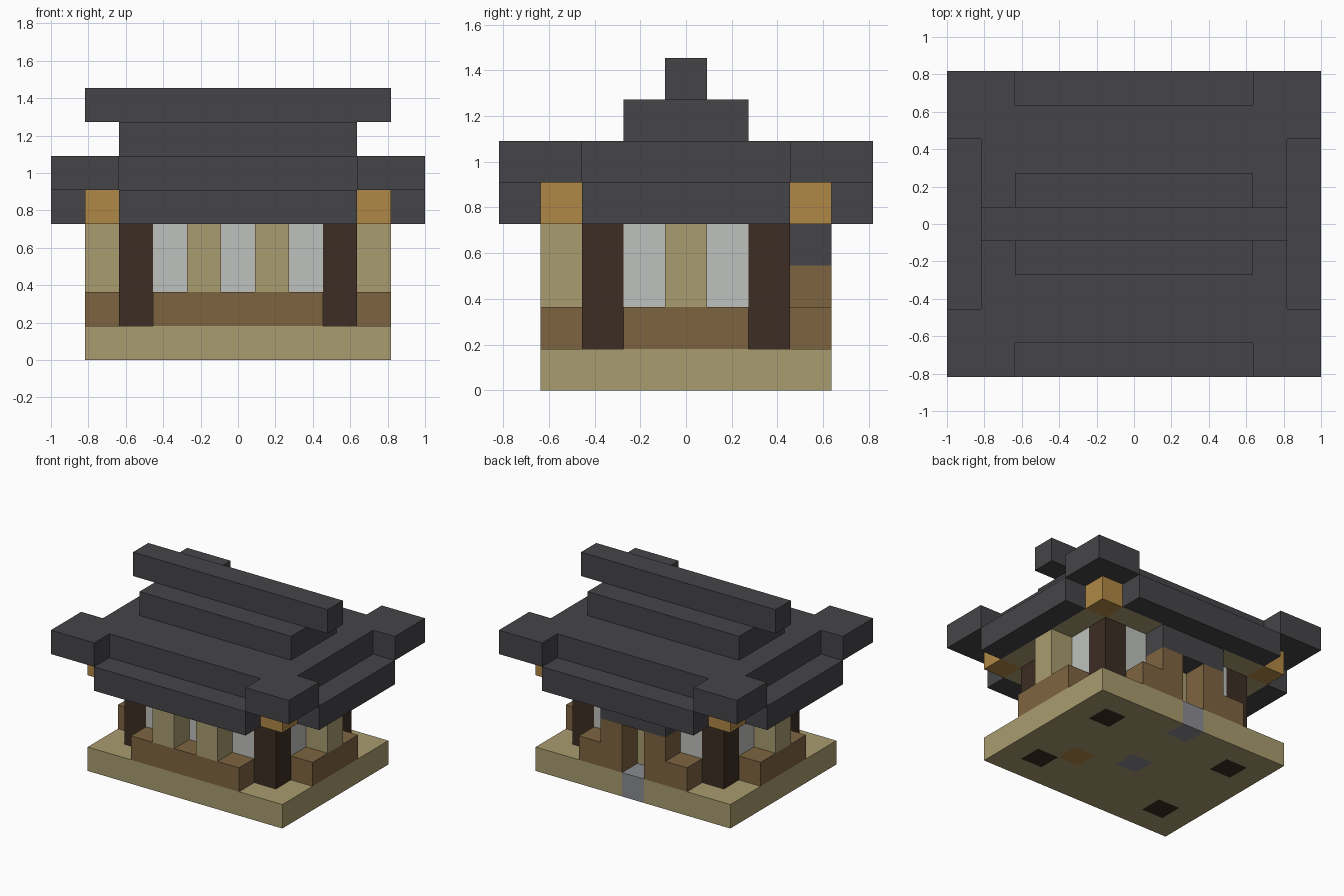
import bpy
import bmesh
from mathutils import Matrix, Vector

CELL = 2 / 11  # edge length of one building block

default = bpy.data.objects.get("Cube")
if default:
    bpy.data.objects.remove(default, do_unlink=True)


def srgb_to_linear(value):
    value /= 255
    return value / 12.92 if value <= 0.04045 else ((value + 0.055) / 1.055) ** 2.4


def make_material(name, red, green, blue):
    colour = [srgb_to_linear(v) for v in (red, green, blue)] + [1.0]
    material = bpy.data.materials.new(name)
    material.use_nodes = True
    material.diffuse_color = colour
    shader = material.node_tree.nodes["Principled BSDF"]
    shader.inputs["Base Color"].default_value = colour
    shader.inputs["Roughness"].default_value = 0.9
    return material


sand = make_material("sand", 169, 156, 111)
brown = make_material("brown wood", 126, 100, 64)
dark = make_material("dark wood", 60, 45, 36)
slate = make_material("slate", 69, 69, 73)
pane = make_material("pale pane", 190, 193, 188)
orange = make_material("orange wood", 176, 136, 70)
stone = make_material("grey stone", 139, 140, 145)


def add_box(bm, xs, ys, zs):
    """Add a box filling the inclusive cell ranges; z cells count from the ground."""
    size = Vector([r[1] - r[0] + 1 for r in (xs, ys, zs)]) * CELL
    centre = Vector((sum(xs) / 2, sum(ys) / 2, (sum(zs) + 1) / 2)) * CELL
    bmesh.ops.create_cube(bm, size=1, matrix=Matrix.LocRotScale(centre, None, size))


def finish(bm, name, *materials):
    mesh = bpy.data.meshes.new(name)
    bm.to_mesh(mesh)
    bm.free()
    for material in materials:
        mesh.materials.append(material)
    obj = bpy.data.objects.new(name, mesh)
    bpy.context.collection.objects.link(obj)


def part(name, material, xs, ys, zs, mirror=""):
    """Build a box part, repeated across the axes named in mirror."""
    bm = bmesh.new()
    for sx in (1, -1) if "x" in mirror else (1,):
        for sy in (1, -1) if "y" in mirror else (1,):
            add_box(bm, sorted(sx * v for v in xs), sorted(sy * v for v in ys), zs)
    finish(bm, name, material)


# Base slab, cut into cells so that inlaid blocks can take their own colour
bm = bmesh.new()
add_box(bm, (-4, 4), (-3, 3), (0, 0))
for axis, reach in ((0, 4), (1, 3)):
    normal = Vector((0, 0, 0))
    normal[axis] = 1
    for step in range(-reach, reach):
        bmesh.ops.bisect_plane(bm, geom=bm.verts[:] + bm.edges[:] + bm.faces[:],
                               plane_co=normal * (step + 0.5) * CELL, plane_no=normal)
bm.normal_update()
for face in bm.faces:
    inside = (face.calc_center_median() - face.normal * CELL / 2) / CELL
    cell = (round(inside.x), round(inside.y))
    if (abs(cell[0]), abs(cell[1])) == (3, 2):
        face.material_index = 1
    elif cell in ((0, 0), (0, 3)):
        face.material_index = 2
    elif cell == (2, -1):
        face.material_index = 3
finish(bm, "base", sand, dark, stone, orange)

# Corner posts
part("corner_posts", dark, (3, 3), (2, 2), (1, 3), "xy")

# Low plinths around the walls, open at the back doorway
part("front_plinth", brown, (-2, 2), (-3, -3), (1, 1))
part("side_plinths", brown, (4, 4), (-1, 1), (1, 1), "x")
part("back_plinths", brown, (2, 2), (3, 3), (1, 1), "x")
part("door_columns", brown, (1, 1), (3, 3), (1, 2), "x")
part("door_canopy", slate, (-1, 1), (3, 3), (3, 3))

# Outer pillars
part("front_pillars", sand, (1, 1), (-3, -3), (2, 3), "x")
part("side_pillars", sand, (4, 4), (0, 0), (2, 3), "x")

# Recessed walls and panes
part("front_lower_wall", brown, (-2, 2), (-2, -2), (1, 1))
part("side_lower_walls", brown, (3, 3), (-1, 1), (1, 1), "x")
part("back_lower_walls", brown, (2, 2), (2, 2), (1, 1), "x")
part("door_wall", sand, (-1, 1), (2, 2), (1, 3))
part("front_inner_walls", sand, (1, 1), (-2, -2), (2, 3), "x")
part("side_inner_walls", sand, (3, 3), (0, 0), (2, 3), "x")
part("corner_panes", pane, (2, 2), (2, 2), (2, 3), "xy")
part("front_middle_pane", pane, (0, 0), (-2, -2), (2, 3))
part("side_panes", pane, (3, 3), (1, 1), (2, 3), "xy")

# Ceiling, beam ends and lower eaves
part("ceiling", sand, (-3, 3), (-3, 3), (4, 4))
part("ceiling_sides", sand, (4, 4), (-2, 2), (4, 4), "x")
part("beam_ends", orange, (4, 4), (3, 3), (4, 4), "xy")
part("long_eaves", slate, (-3, 3), (4, 4), (4, 4), "y")
part("short_eaves", slate, (5, 5), (-2, 2), (4, 4), "x")

# Main roof with jutting corners, upper tier and ridge
part("roof_middle", slate, (-3, 3), (-3, 3), (5, 5))
part("roof_sides", slate, (4, 4), (-4, 4), (5, 5), "x")
part("roof_corners", slate, (5, 5), (3, 4), (5, 5), "xy")
part("roof_upper_tier", slate, (-3, 3), (-1, 1), (6, 6))
part("roof_ridge", slate, (-4, 4), (0, 0), (7, 7))
